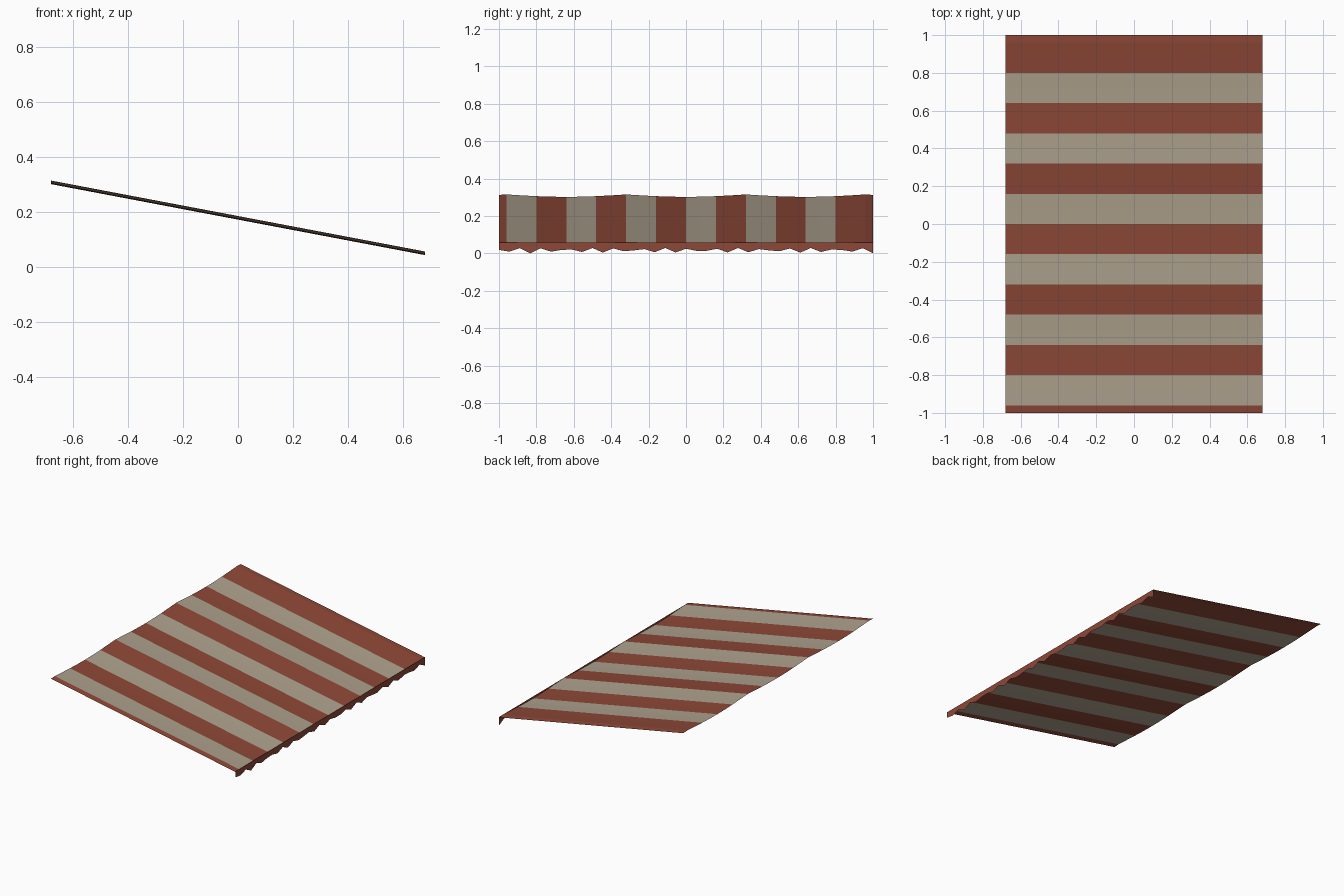
import bpy, bmesh
from math import sin, cos, pi

if "Cube" in bpy.data.objects:
    bpy.data.objects.remove(bpy.data.objects["Cube"])

def material(name, rgb):
    m = bpy.data.materials.new(name)
    m.diffuse_color = (*rgb, 1)
    m.use_nodes = True
    m.node_tree.nodes["Principled BSDF"].inputs["Base Color"].default_value = m.diffuse_color
    return m

RED = material("red_cloth", (0.27, 0.065, 0.038))
CREAM = material("cream_cloth", (0.42, 0.36, 0.27))
HALF_X = 0.68

def strip(name, rows, mats, pick):
    """Cloth made of quads between consecutive point pairs."""
    bm = bmesh.new()
    pairs = [[bm.verts.new(p) for p in row] for row in rows]
    for i, (a, b) in enumerate(zip(pairs, pairs[1:])):
        f = bm.faces.new((a[0], a[1], b[1], b[0]))
        f.material_index = pick(i)
    me = bpy.data.meshes.new(name)
    bm.to_mesh(me)
    bm.free()
    for m in mats:
        me.materials.append(m)
    ob = bpy.data.objects.new(name, me)
    bpy.context.collection.objects.link(ob)
    return ob

def sag(y):
    # cloth hangs between ridges spaced 0.64 apart
    t = ((y + 0.96) / 0.64) % 1.0
    return 0.013 * sin(pi * t)

# Sloping striped canopy
ys = [-1.0] + [-0.96 + 0.08 * i for i in range(25)] + [1.0]
rows = [((-HALF_X, y, 0.315 - sag(y)), (HALF_X, y, 0.057 - sag(y))) for y in ys]

def stripe(i):
    mid = (ys[i] + ys[i + 1]) / 2
    if abs(mid) > 0.96 or mid > 0.8:
        return 0
    return int((mid + 0.96) // 0.16 + 1) % 2

strip("canopy", rows, [RED, CREAM], stripe)

# Ragged valance hanging from the low edge
N = 36
rows = []
for i in range(N + 1):
    y = -1 + 2 * i / N
    low = 0.0165 - 0.0125 * cos(2 * pi * (14 / 33) * (i - 3))
    if i in (3, 36):
        low = 0.0
    rows.append(((HALF_X, y, low), (HALF_X, y, 0.057)))
strip("valance", rows, [RED], lambda i: 0)
